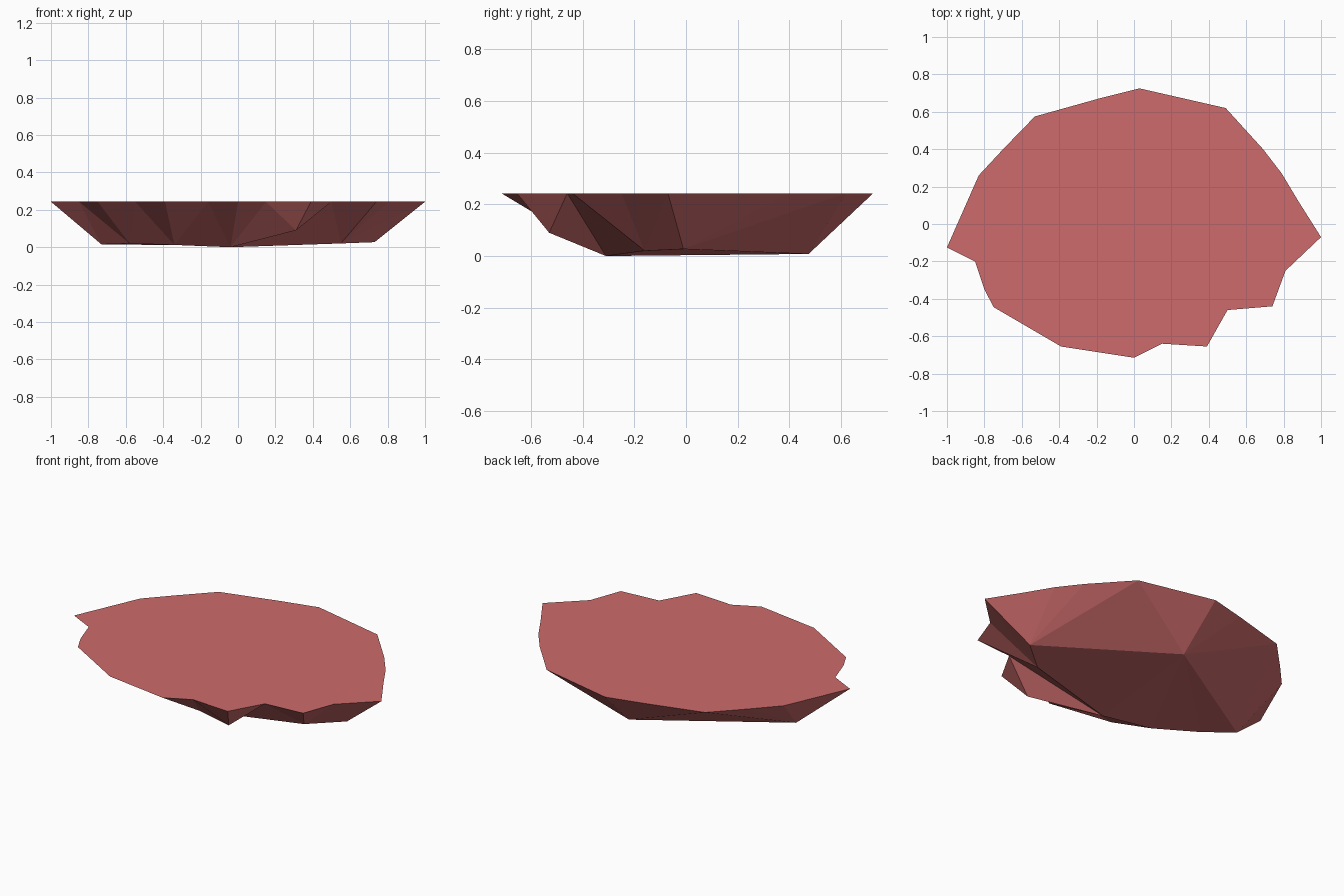
import bpy, bmesh

if "Cube" in bpy.data.objects:
    bpy.data.objects.remove(bpy.data.objects["Cube"])

# Rim outline, counter-clockwise: x, y, and how far along the base path it reaches
rim = [(1, -.07, 0), (.88, .12, 0), (.79, .27, 0), (.69, .40, 0), (.49, .62, 1),
       (.03, .725, 1), (-.19, .67, 1), (-.53, .575, 2), (-.70, .40, 2), (-.83, .26, 2),
       (-1, -.125, 2), (-.85, -.20, 3), (-.80, -.35, 3), (-.75, -.445, 3),
       (-.55, -.46, 4), (-.39, -.655, 4), (-.16, -.62, 5), (0, -.715, 5),
       (.15, -.64, 6), (.39, -.655, 6), (.50, -.46, 8), (.74, -.44, 8), (.81, -.25, 8)]

# Underside corners; the sixth and last one is the raised knob under the front lobe
under = [(.73, -.01, .027), (.045, .475, .008), (-.73, 0, .015), (-.58, -.13, .02),
         (-.34, -.26, .012), (-.04, -.31, 0), (.31, -.53, .09), (.55, -.16, .02)]
path = [0, 1, 2, 3, 4, 5, 6, 5, 7]      # walk around the base, out to the knob and back

bm = bmesh.new()
top = [bm.verts.new((x, y, .243)) for x, y, _ in rim]
low = [bm.verts.new(p) for p in under]
steps = [low[i] for i in path]

# Faceted sides: fan each rim corner to its base corners
k = 0
for i, (x, y, reach) in enumerate(rim):
    while k < reach:
        bm.faces.new((top[i], steps[k], steps[k + 1]))
        k += 1
    if i < len(rim) - 1:
        bm.faces.new((top[i], steps[k], top[i + 1]))
bm.faces.new((top[-1], steps[k], top[0]))
bm.faces.new((top[0], steps[k], steps[0]))

# Flat top and nearly flat underside
caps = [bm.faces.new(top), bm.faces.new([low[i] for i in (7, 5, 4, 3, 2, 1, 0)])]
bmesh.ops.triangulate(bm, faces=caps)
bmesh.ops.recalc_face_normals(bm, faces=bm.faces)

mesh = bpy.data.meshes.new("rock_slab")
bm.to_mesh(mesh)
bm.free()
slab = bpy.data.objects.new("rock_slab", mesh)
bpy.context.collection.objects.link(slab)

mat = bpy.data.materials.new("dusty_red")
mat.diffuse_color = (.61, .147, .147, 1)
mat.use_nodes = True
mat.node_tree.nodes["Principled BSDF"].inputs["Base Color"].default_value = mat.diffuse_color
mesh.materials.append(mat)
